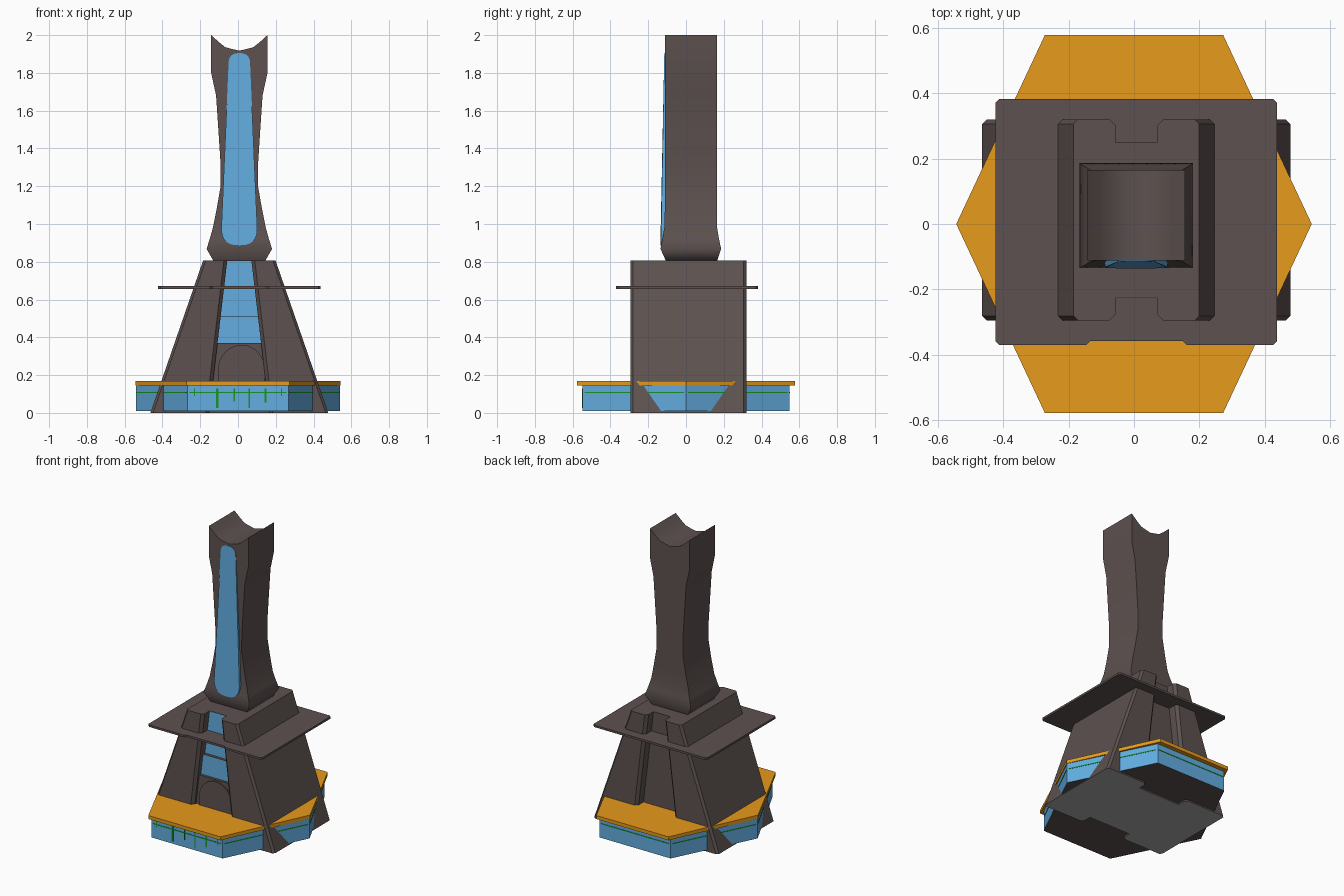
import bpy, bmesh, math
from mathutils import Vector

if "Cube" in bpy.data.objects:
    bpy.data.objects.remove(bpy.data.objects["Cube"])

def material(name, rgb):
    m = bpy.data.materials.new(name)
    m.diffuse_color = (*rgb, 1)
    m.use_nodes = True
    m.node_tree.nodes["Principled BSDF"].inputs["Base Color"].default_value = m.diffuse_color
    return m

BROWN = material("brown_stone", (0.108, 0.083, 0.079))
BLUE = material("blue_glass", (0.125, 0.42, 0.75))
ORANGE = material("orange_roof", (0.80, 0.325, 0.011))
GREEN = material("green_trim", (0.008, 0.30, 0.02))
GREY = material("grey_underside", (0.40, 0.40, 0.40))

def finish(name, bm, mats, smooth=None):
    bmesh.ops.recalc_face_normals(bm, faces=bm.faces)
    me = bpy.data.meshes.new(name)
    bm.to_mesh(me)
    bm.free()
    ob = bpy.data.objects.new(name, me)
    bpy.context.collection.objects.link(ob)
    for m in mats:
        me.materials.append(m)
    if smooth:
        bpy.context.view_layer.objects.active = ob
        ob.select_set(True)
        bpy.ops.object.shade_smooth_by_angle(angle=math.radians(smooth))
        ob.select_set(False)
    return ob

def loft(name, rings, mats, strip_top=False, smooth=None):
    """Skin equal-length rings of points; cap both ends."""
    bm = bmesh.new()
    vs = [[bm.verts.new(p) for p in r] for r in rings]
    n = len(vs[0])
    for a, b in zip(vs, vs[1:]):
        for i in range(n):
            j = (i + 1) % n
            bm.faces.new((a[i], a[j], b[j], b[i]))
    bm.faces.new(vs[0][::-1])
    if strip_top:                       # folded cap between front and back rows
        t = vs[-1]
        for i in range(n // 2 - 1):
            bm.faces.new((t[i], t[i + 1], t[n - 2 - i], t[n - 1 - i]))
    else:
        bm.faces.new(vs[-1])
    return finish(name, bm, mats, smooth)

def prism(name, pts, z0, z1, mats):
    return loft(name, [[(x, y, z) for x, y in pts] for z in (z0, z1)], mats)

def paint_underside(ob):
    """Second material on faces that point down."""
    for p in ob.data.polygons:
        if p.normal.z < -0.5:
            p.material_index = 1

CX, CY = 0.007, 0.0125

# Hexagonal pavilion and its roof
def hexagon(px, hx, hy):
    return [(px, 0), (hx, hy), (-hx, hy), (-px, 0), (-hx, -hy), (hx, -hy)]

wall_hex = hexagon(0.540, 0.268, 0.548)
paint_underside(prism("pavilion_walls", wall_hex, 0.01, 0.148, [BLUE, BROWN]))
prism("pavilion_roof", hexagon(0.543, 0.272, 0.578), 0.146, 0.170, [ORANGE])

# Thin green trim on every pavilion wall
def trim_plate(bm, a, b, t0, t1, z0, z1):
    d = b - a
    nrm = Vector((d.y, -d.x, 0)).normalized() * 0.002
    lo, hi = a + d * t0, a + d * t1
    quad = [lo - nrm, hi - nrm, hi + nrm, lo + nrm]
    bot = [bm.verts.new((p.x, p.y, z0)) for p in quad]
    top = [bm.verts.new((p.x, p.y, z1)) for p in quad]
    bm.faces.new(bot[::-1])
    bm.faces.new(top)
    for i in range(4):
        j = (i + 1) % 4
        bm.faces.new((bot[i], bot[j], top[j], top[i]))

bm = bmesh.new()
for i in range(6):
    a = Vector((*wall_hex[i], 0))
    b = Vector((*wall_hex[(i + 1) % 6], 0))
    trim_plate(bm, a, b, 0.02, 0.98, 0.104, 0.110)
    if i == 4:                          # front wall posts: x, half width, foot
        for x, w, foot in ((-0.23, .003, .09), (-0.11, .006, .025), (-0.02, .003, .06),
                           (0.06, .004, .025), (0.145, .006, .055), (0.23, .003, .09)):
            t = (x + 0.268) / 0.536
            trim_plate(bm, a, b, t - w / 0.536, t + w / 0.536, foot, 0.130)
finish("wall_trim", bm, [GREEN])

# Tapered tower with a slot in the front and back
def slot_half(z):
    return 0.159 - 0.118 * z

def tower_ring(z):
    w, n = 0.471 - 0.346 * z, slot_half(z)
    h, d, c, e = 0.307, 0.07, 0.014, 0.018
    quarter = [(w, h - c), (w - c, h), (n + e, h), (n, h - e), (n, h - d)]
    pts = quarter + [(-x, y) for x, y in quarter[::-1]]
    pts += [(-x, -y) for x, y in pts]
    return [(CX + x, CY + y, z) for x, y in pts]

paint_underside(loft("tower_body", [tower_ring(0), tower_ring(0.806)], [BROWN, GREY]))

# Stepped panels filling the front slot
def slot_panel(name, z0, z1, front, mat):
    rings = []
    for z in (z0, z1):
        n = slot_half(z)
        rings.append([(CX - n, front, z), (CX + n, front, z),
                      (CX + n, -0.215, z), (CX - n, -0.215, z)])
    loft(name, rings, [mat])

slot_panel("upper_slot_window", 0.50, 0.804, -0.2255, BLUE)
slot_panel("lower_slot_window", 0.37, 0.507, -0.245, BLUE)
slot_panel("lower_window_ledge", 0.507, 0.510, -0.245, BROWN)
slot_panel("entrance_wall", 0.15, 0.37, -0.262, BROWN)

# Arched entrance
arch = [(CX + 0.012 + 0.125 * math.cos(math.pi * i / 16),
         0.225 + 0.135 * math.sin(math.pi * i / 16)) for i in range(17)]
arch = [(CX - 0.113, 0.15), (CX + 0.137, 0.15)] + arch
loft("entrance_arch", [[(x, y, z) for x, z in arch] for y in (-0.270, -0.24)], [BROWN])

# Broad thin platform with a shallow front notch
x0, x1, y0, y1, c = -0.423, 0.437, -0.37, 0.382, 0.012
platform = [(x0 + c, y0), (-0.147, y0), (-0.135, y0 + c), (0.149, y0 + c), (0.161, y0),
            (x1 - c, y0), (x1, y0 + c), (x1, y1 - c), (x1 - c, y1), (x0 + c, y1),
            (x0, y1 - c), (x0, y0 + c)]
prism("platform", platform, 0.657, 0.671, [BROWN])

# Waisted shaft with a scooped top: z, half width, front y, back y
levels = [(0.806, 0.138, -0.107, 0.165), (0.868, 0.173, -0.135, 0.186),
          (0.92, 0.157, -0.125, 0.175), (0.98, 0.140, -0.115, 0.165),
          (1.08, 0.120, -0.112, 0.165), (1.20, 0.099, -0.112, 0.165),
          (1.33, 0.100, -0.112, 0.165), (1.50, 0.111, -0.112, 0.165),
          (1.68, 0.123, -0.112, 0.165), (1.80, 0.149, -0.112, 0.165),
          (2.00, 0.149, -0.112, 0.165)]
US = [-1, -0.75, -0.5, -0.25, 0, 0.25, 0.5, 0.75, 1]
SCOOP = [0, 0.034, 0.064, 0.074, 0.082, 0.074, 0.064, 0.034, 0]
rings = []
for z, w, f, b in levels:
    row = [(CX + u * w, z - (s if z == 2.0 else 0)) for u, s in zip(US, SCOOP)]
    rings.append([(x, f, h) for x, h in row] + [(x, b, h) for x, h in row[::-1]])
loft("shaft", rings, [BROWN], strip_top=True, smooth=62)

# Long rounded window on the shaft front, leaning back toward the top
def rounded_end(z, w, h, a0):
    pts = []
    for i in range(13):
        a = a0 + math.pi * i / 12
        co, si = math.cos(a), math.sin(a)
        pts.append((w * math.copysign(abs(co) ** 0.8, co),
                    z + h * math.copysign(abs(si) ** 0.8, si)))
    return pts

outline = rounded_end(1.85, 0.057, 0.055, 0) + rounded_end(0.975, 0.095, 0.088, math.pi)

def window_front(z):
    return -0.131 + (0.0175 * (z - 0.985) if z > 0.985 else -0.05 * (0.985 - z))

loft("shaft_window", [[(CX + x, window_front(z), z) for x, z in outline],
                      [(CX + x, -0.10, z) for x, z in outline]], [BLUE])
